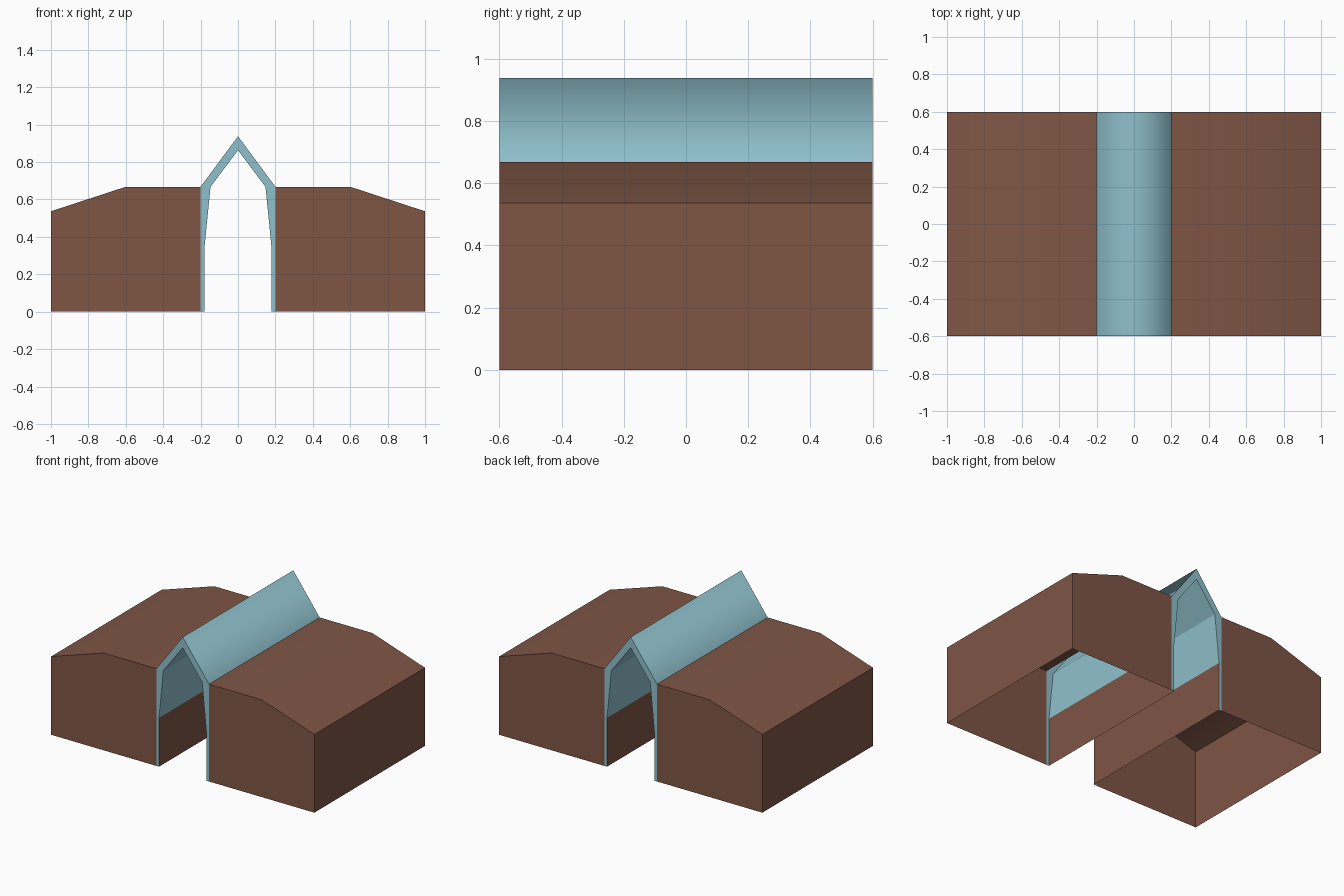
import bpy

if "Cube" in bpy.data.objects:
    bpy.data.objects.remove(bpy.data.objects["Cube"])

HALF_DEPTH = 0.6


def material(name, color):
    m = bpy.data.materials.new(name)
    m.diffuse_color = (*color, 1.0)
    m.use_nodes = True
    m.node_tree.nodes["Principled BSDF"].inputs["Base Color"].default_value = m.diffuse_color
    return m


BROWN = material("brown", (0.212, 0.093, 0.060))
BLUE = material("pale_blue", (0.275, 0.525, 0.605))


def add_object(name, verts, faces, mat, smooth=False):
    """Make a right-half part and mirror it across x = 0."""
    mesh = bpy.data.meshes.new(name)
    mesh.from_pydata(verts, [], faces)
    mesh.materials.append(mat)
    for p in mesh.polygons:
        p.use_smooth = smooth
    obj = bpy.data.objects.new(name, mesh)
    bpy.context.collection.objects.link(obj)
    mod = obj.modifiers.new("mirror", 'MIRROR')
    mod.use_axis[0] = True
    mod.merge_threshold = 0.0005
    return obj


def sheet(name, profile, mat, smooth=False):
    """Sweep an open x-z profile from front to back."""
    verts = [(x, y, z) for x, z in profile for y in (-HALF_DEPTH, HALF_DEPTH)]
    faces = [(2 * i, 2 * i + 1, 2 * i + 3, 2 * i + 2) for i in range(len(profile) - 1)]
    return add_object(name, verts, faces, mat, smooth)


def end_caps(name, polygons, mat):
    """Flat front and back faces from counter-clockwise x-z polygons."""
    verts, faces = [], []
    for poly in polygons:
        for y, order in ((-HALF_DEPTH, poly), (HALF_DEPTH, poly[::-1])):
            start = len(verts)
            verts += [(x, y, z) for x, z in order]
            faces.append(tuple(range(start, len(verts))))
    return add_object(name, verts, faces, mat)


# Side halls: outer wall, bent roof, gable ends (open underneath)
roof = [(1, 0.537), (0.6, 0.668), (0.2, 0.668)]
sheet("outer_wall", [(1, 0), (1, 0.537)], BROWN)
sheet("hall_roof", roof, BROWN, smooth=True)
end_caps("hall_ends", [[(0.2, 0), (1, 0)] + roof], BROWN)

# Central passage: pointed roof outside, tapered vault inside
outer = [(0.2, 0), (0.2, 0.335), (0.2, 0.668), (0, 0.938)]
inner = [(0.18, 0), (0.18, 0.335), (0.147, 0.668), (0, 0.864)]
sheet("passage_roof", outer[2:], BLUE, smooth=True)
sheet("passage_vault", inner[:0:-1], BLUE)
sheet("passage_lower_wall", inner[1::-1], BROWN)

# Arch trim on both ends
end_caps("arch_trim",
         [[inner[i], outer[i], outer[i + 1], inner[i + 1]] for i in range(3)], BLUE)
